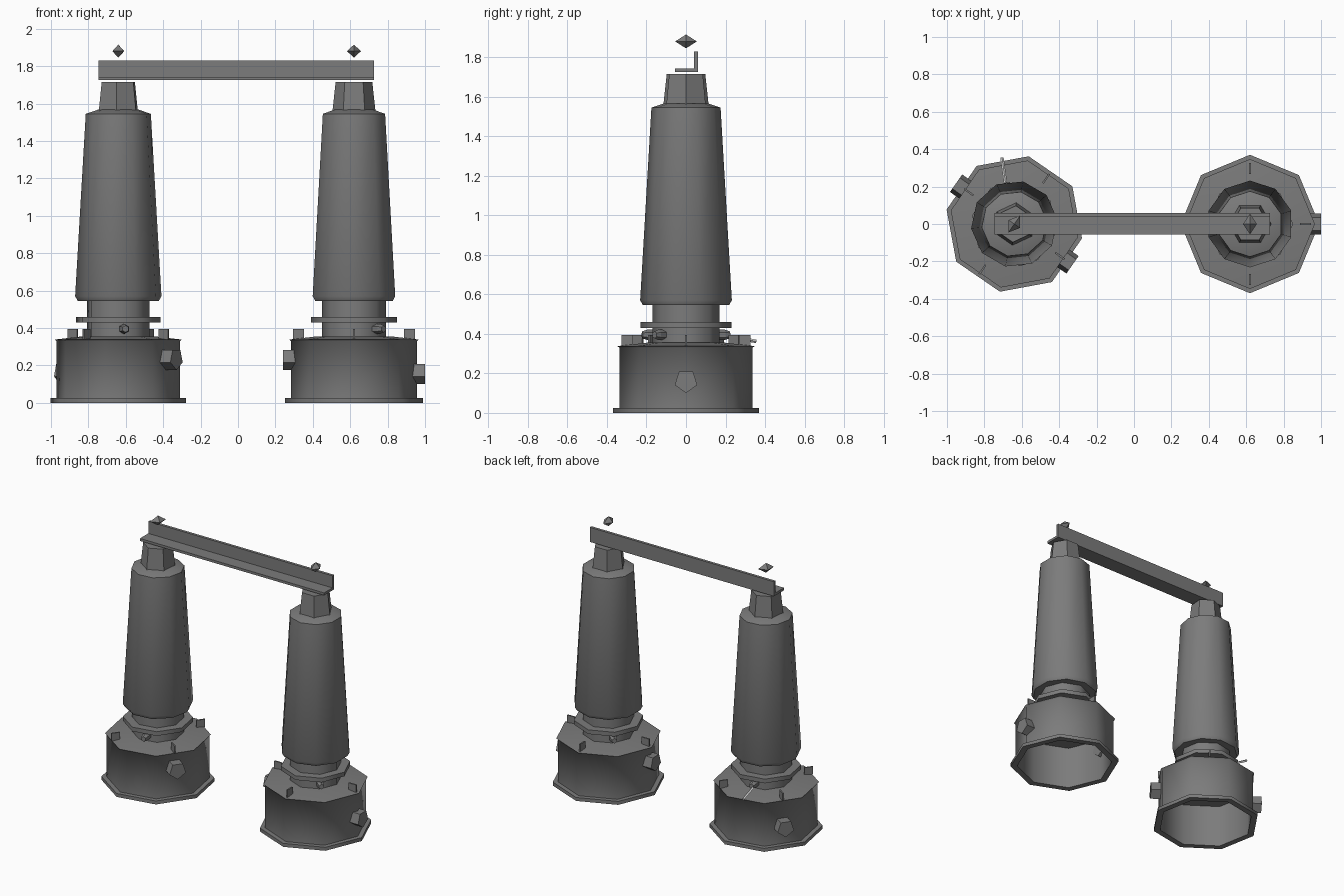
import bpy, bmesh
from math import radians, cos, sin, pi
from mathutils import Matrix, Vector

if "Cube" in bpy.data.objects:
    bpy.data.objects.remove(bpy.data.objects["Cube"], do_unlink=True)


def material(name, value):
    mat = bpy.data.materials.new(name)
    mat.use_nodes = True
    colour = (value, value, value, 1)
    mat.diffuse_color = colour
    mat.node_tree.nodes["Principled BSDF"].inputs["Base Color"].default_value = colour
    return mat


grey = material("dull_grey", 0.2)
white = material("pale_white", 0.85)


def finish(name, bm, matrix, mat=grey, smooth=None):
    bmesh.ops.recalc_face_normals(bm, faces=bm.faces)
    mesh = bpy.data.meshes.new(name)
    bm.to_mesh(mesh)
    bm.free()
    mesh.materials.append(mat)
    obj = bpy.data.objects.new(name, mesh)
    bpy.context.collection.objects.link(obj)
    obj.matrix_world = matrix
    if smooth:
        bpy.ops.object.select_all(action="DESELECT")
        obj.select_set(True)
        bpy.context.view_layer.objects.active = obj
        bpy.ops.object.shade_smooth_by_angle(angle=radians(smooth))
    return obj


def lathe(name, profile, sides, matrix, mat=grey, smooth=None):
    """Turn a radius/height profile around z, closing both ends."""
    bm = bmesh.new()
    rings = []
    for r, z in profile:
        rings.append([bm.verts.new((r * cos(2 * pi * i / sides), r * sin(2 * pi * i / sides), z))
                      for i in range(sides)])
    for a, b in zip(rings, rings[1:]):
        for i in range(sides):
            j = (i + 1) % sides
            bm.faces.new((a[i], a[j], b[j], b[i]))
    bm.faces.new(rings[0])
    bm.faces.new(rings[-1])
    return finish(name, bm, matrix, mat, smooth)


def box(name, size, centre, matrix):
    bm = bmesh.new()
    bmesh.ops.create_cube(bm, size=1, matrix=Matrix.Translation(centre) @ Matrix.Diagonal((*size, 1)))
    return finish(name, bm, matrix)


def spin(angle):
    return Matrix.Rotation(radians(angle), 4, "Z")


def radial(angle, height):
    """Frame whose z axis points outward at an angle and height."""
    return spin(angle) @ Matrix.Translation((0, 0, height)) @ Matrix.Rotation(pi / 2, 4, "Y")


def post(side, x, turn, base_turn, body_turn):
    here = Matrix.Translation((x, 0, 0))
    frame = here @ spin(turn)
    base = here @ spin(base_turn)

    # Hollow drum with a foot flange
    lathe(side + "_base_drum", [(.325, .31), (.325, 0), (.37, 0), (.37, .025), (.337, .025),
                                (.337, .33), (.347, .338), (.2, .355)], 8, base, smooth=50)
    # Neck with a collar
    lathe(side + "_neck", [(.17, .34), (.17, .43), (.23, .43), (.23, .46),
                           (.17, .46), (.17, .56)], 8, base, smooth=50)
    # Tapered column and its cap
    lathe(side + "_column", [(.218, .545), (.232, .57), (.175, 1.545), (.11, 1.567)],
          10, here @ spin(body_turn), smooth=40)
    lathe(side + "_cap", [(.116, 1.55), (.098, 1.715)], 6, frame)

    # Four upright fins on the drum lid
    for i in range(4):
        box(f"{side}_fin_{i + 1}", (.06, .01, .055), (.297, 0, .367), frame @ spin(90 * i))
    # Five-sided pipe stubs, one low and one high
    for name, angle, z in (("low", 0, .16), ("high", 180, .235)):
        lathe(f"{side}_{name}_pipe", [(.06, .3), (.06, .38)], 5, frame @ radial(angle, z))
    # Small nozzles on the neck
    for name, angle in (("front", -45), ("back", 135)):
        lathe(f"{side}_{name}_nozzle", [(.026, .1), (.026, .2), (.018, .225)],
              6, frame @ radial(angle, .395))
    # Pointed finial above the beam
    lathe(side + "_finial", [(.001, 1.845), (1, 1.88), (.001, 1.915)], 4,
          frame @ Matrix.Diagonal((.037, .055, 1, 1)))


post("left", .62, 0, 0, 18)
post("right", -.64, 145, -12, 6)

# Pale lever on the right post
start, end = Vector((-.684, .2, .39)), Vector((-.706, .355, .362))
along = end - start
lever = Matrix.Translation(start) @ along.to_track_quat("Z", "Y").to_matrix().to_4x4()
lathe("lever", [(.009, 0), (.009, along.length)], 4, lever, white)

# Angle-section beam joining the posts
section = [(-.055, 1.725), (.06, 1.725), (.06, 1.83), (.04, 1.83), (.04, 1.743), (-.055, 1.743)]
bm = bmesh.new()
face = bm.faces.new([bm.verts.new((-.745, y, z)) for y, z in section])
extruded = bmesh.ops.extrude_face_region(bm, geom=[face], use_keep_orig=True)
moved = [v for v in extruded["geom"] if isinstance(v, bmesh.types.BMVert)]
bmesh.ops.translate(bm, verts=moved, vec=(1.472, 0, 0))
finish("top_beam", bm, Matrix.Identity(4))
